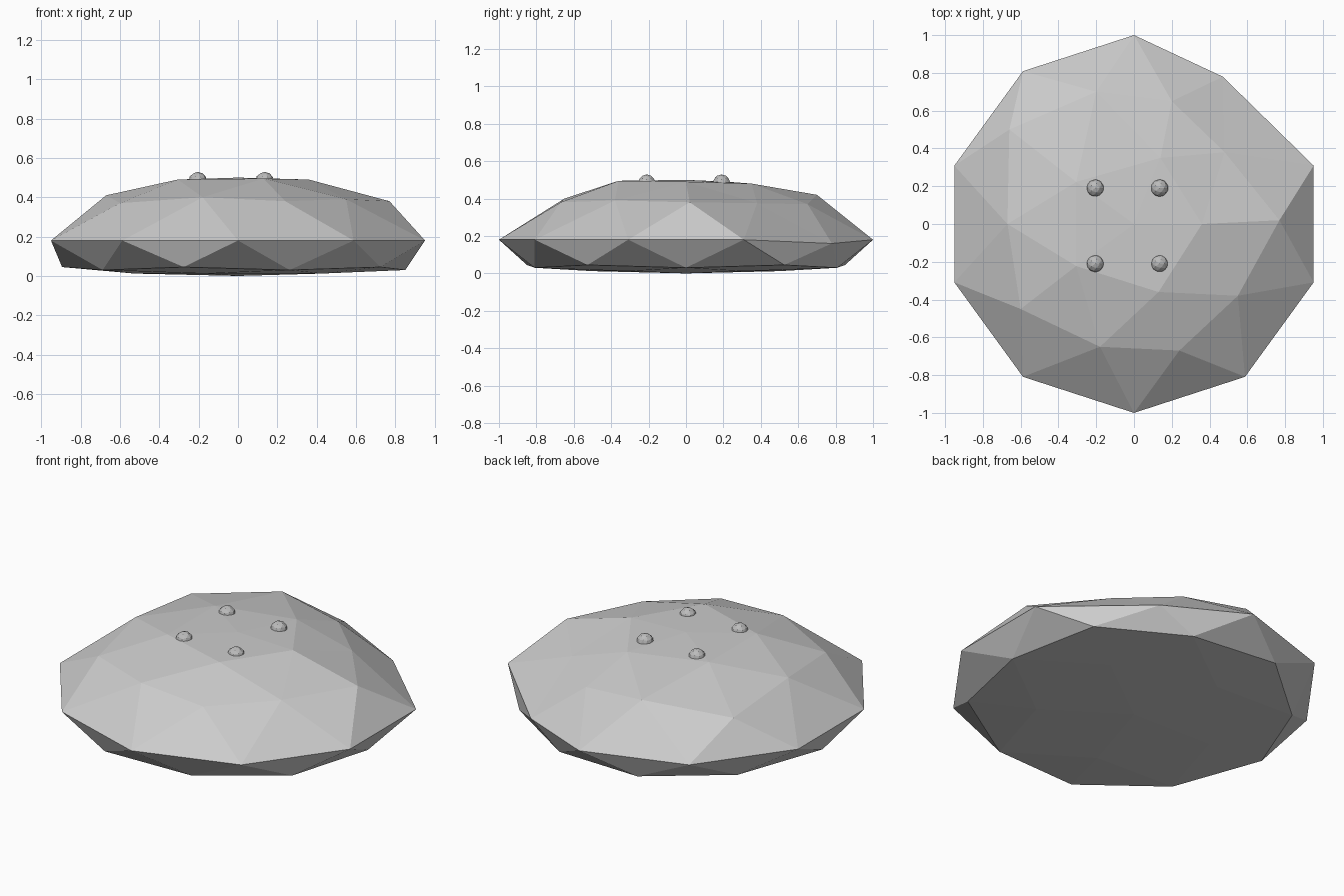
import bpy, bmesh
from math import hypot
from mathutils import Vector

cube = bpy.data.objects.get("Cube")
if cube:
    bpy.data.objects.remove(cube)


def material(name, value):
    m = bpy.data.materials.new(name)
    m.use_nodes = True
    color = (value, value, value, 1)
    m.diffuse_color = color
    m.node_tree.nodes["Principled BSDF"].inputs["Base Color"].default_value = color
    return m


def add_object(name, bm, mat):
    mesh = bpy.data.meshes.new(name)
    bm.to_mesh(mesh)
    bm.free()
    mesh.materials.append(mat)
    obj = bpy.data.objects.new(name, mesh)
    bpy.context.collection.objects.link(obj)
    return obj


stone = material("stone grey", 0.6)
stud_grey = material("stud grey", 0.5)

# Height on the unit sphere -> (sideways scale, new height), one entry per ring
RINGS = {1.0: (1, 0.5), 0.85: (0.72, 0.49), 0.53: (0.79, 0.4), 0.45: (0.8, 0.38),
         0.0: (1, 0.18), -0.45: (1, 0.045), -0.53: (1, 0.03), -0.85: (1, 0.012), -1.0: (1, 0)}

# Uneven upper corners, each replacing the nearest one
CHIPS = [(0.47, 0.78, 0.16), (-0.66, 0.5, 0.36), (0.2, 0.65, 0.37), (0.77, 0.02, 0.38),
         (0.24, -0.67, 0.38), (-0.6, -0.45, 0.37), (0.48, 0.38, 0.375), (-0.2, 0.7, 0.42),
         (-0.67, 0, 0.41), (-0.18, -0.65, 0.4), (0.55, -0.38, 0.39),
         (0.13, -0.36, 0.495), (0.36, 0, 0.49), (0.14, 0.35, 0.48)]

# Flattened faceted body
bm = bmesh.new()
bmesh.ops.create_icosphere(bm, subdivisions=2, radius=1)
for v in bm.verts:
    ring = min(RINGS, key=lambda h: abs(h - v.co.z))
    scale, height = RINGS[ring]
    v.co = (v.co.x * scale, v.co.y * scale, height)
upper = [v for v in bm.verts if v.co.z > 0.1]
for chip in CHIPS:
    near = min(upper, key=lambda v: (v.co - Vector(chip)).length)
    near.co = chip
    upper.remove(near)
add_object("faceted_body", bm, stone)

# Four round studs on top
for side, x in (("left", 0.135), ("right", -0.205)):
    for end, y in (("front", -0.21), ("back", 0.19)):
        bm = bmesh.new()
        bmesh.ops.create_icosphere(bm, subdivisions=2, radius=0.047)
        bmesh.ops.translate(bm, verts=bm.verts, vec=(x, y, 0.482))
        add_object(f"stud_{end}_{side}", bm, stud_grey)
